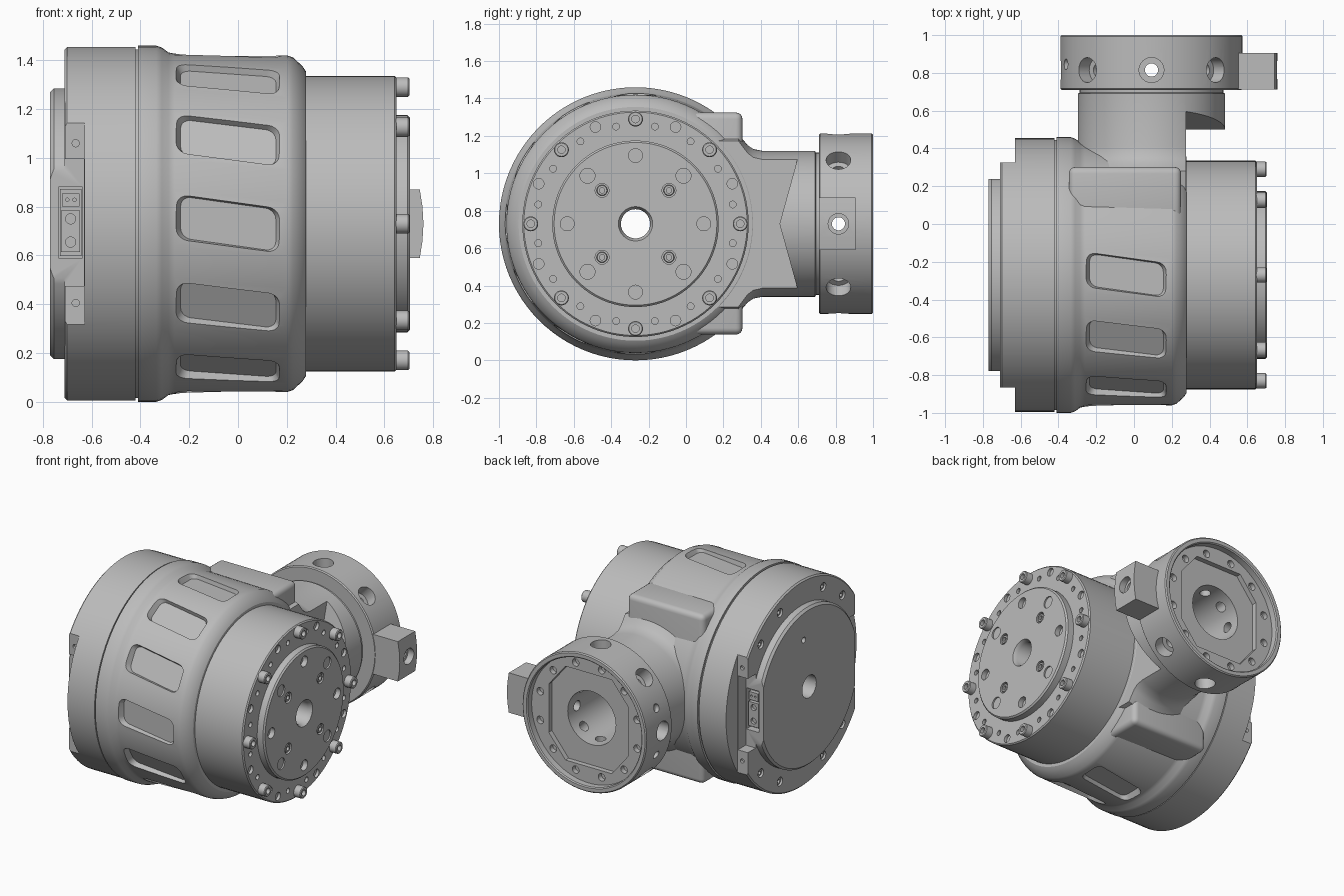
import bpy, bmesh
from math import sin, cos, pi, radians
from mathutils import Vector, Matrix

cube = bpy.data.objects.get("Cube")
if cube:
    bpy.data.objects.remove(cube, do_unlink=True)

grey = bpy.data.materials.new("machined grey")
grey.use_nodes = True
GREY = (0.5, 0.5, 0.5, 1)
grey.diffuse_color = GREY
grey.node_tree.nodes["Principled BSDF"].inputs["Base Color"].default_value = GREY

YC, ZC, RX, RY = -0.27, 0.73, 0.0925, 0.815   # motor axis, ring centre


def frame(centre, z_axis, x_axis):
    z, x = Vector(z_axis).normalized(), Vector(x_axis).normalized()
    m = Matrix((x, z.cross(x), z)).transposed().to_4x4()
    return Matrix.Translation(centre) @ m


def along_x(y=YC, z=ZC):
    return frame((0, y, z), (1, 0, 0), (0, 1, 0))


def loft(bm, rings):
    loops = [[bm.verts.new(p) for p in ring] for ring in rings]
    n = len(loops[0])
    for a, b in zip(loops, loops[1:]):
        for i in range(n):
            bm.faces.new((a[i], a[(i + 1) % n], b[(i + 1) % n], b[i]))
    bm.faces.new(loops[0][::-1])
    bm.faces.new(loops[-1])


def lathe(bm, profile, m, segs=24):
    loft(bm, [[m @ Vector((r * cos(2 * pi * i / segs), r * sin(2 * pi * i / segs), h))
               for i in range(segs)] for h, r in profile])


def prism(bm, pts, m, h0, h1, s0=1, s1=1):
    loft(bm, [[m @ Vector((u * s, v * s, h)) for u, v in pts] for h, s in ((h0, s0), (h1, s1))])


def box(bm, lo, hi):
    pts = [(lo[0], lo[1]), (hi[0], lo[1]), (hi[0], hi[1]), (lo[0], hi[1])]
    prism(bm, pts, Matrix(), lo[2], hi[2])


def finish(bm, name):
    bmesh.ops.recalc_face_normals(bm, faces=bm.faces)
    mesh = bpy.data.meshes.new(name)
    bm.to_mesh(mesh)
    bm.free()
    mesh.materials.append(grey)
    ob = bpy.data.objects.new(name, mesh)
    bpy.context.collection.objects.link(ob)
    return ob


def activate(ob):
    bpy.ops.object.select_all(action='DESELECT')
    ob.select_set(True)
    bpy.context.view_layer.objects.active = ob


def cut(ob, build):
    bm = bmesh.new()
    build(bm)
    tool = finish(bm, "cutter")
    tool.hide_render = True
    mod = ob.modifiers.new("cut", 'BOOLEAN')
    mod.operation, mod.solver, mod.object = 'DIFFERENCE', 'EXACT', tool
    activate(ob)
    bpy.ops.object.modifier_apply(modifier=mod.name)
    bpy.data.objects.remove(tool, do_unlink=True)


def make(name, build):
    bm = bmesh.new()
    build(bm)
    return finish(bm, name)


def bevel(ob, width):
    mod = ob.modifiers.new("bevel", 'BEVEL')
    mod.width, mod.segments = width, 4
    activate(ob)
    bpy.ops.object.modifier_apply(modifier=mod.name)


def polar(r, deg):
    return YC + r * sin(radians(deg)), ZC + r * cos(radians(deg))


def hole(bm, r, deg, size, x0, x1):
    lathe(bm, [(x0, size), (x1, size)], along_x(*polar(r, deg)))


# Motor housing: end cap, flange, ribbed shell, output drum and face disc
housing = make("motor_housing", lambda bm: lathe(bm, [
    (-.77, .54), (-.755, .555), (-.71, .555), (-.71, .715), (-.70, .725), (-.42, .725),
    (-.42, .715), (-.41, .715), (-.41, .73), (-.335, .73), (-.312, .722), (-.285, .702),
    (-.26, .697), (.2, .69), (.225, .682), (.265, .645), (.278, .625), (.278, .605),
    (.642, .605), (.65, .597), (.65, .445), (.695, .445), (.705, .435)], along_x(), 96))


def side_flats(x0, x1, depth, z0=-1, z1=2):
    def build(bm):
        box(bm, (x0, YC - 1, z0), (x1, YC - depth, z1))
        box(bm, (x0, YC + depth, z0), (x1, YC + 1, z1))
    return build


cut(housing, side_flats(-1, -.63, .595))
cut(housing, side_flats(-1, -.709, .51))
cut(housing, side_flats(-1, -.632, .508, .475, .995))
cut(housing, side_flats(-.735, -.637, .45, .59, .88))


# Slanted shell pockets
def rounded_slot(hl, hw, r, skew):
    pts = []
    for k, (sx, sy) in enumerate(((1, 1), (-1, 1), (-1, -1), (1, -1))):
        for j in range(6):
            a = pi / 2 * (k + j / 5)
            u, v = sx * (hl - r) + r * cos(a), sy * (hw - r) + r * sin(a)
            pts.append((u, v + skew * u))
    return pts


def pockets(bm):
    for k in range(7):
        t = pi * k / 6
        m = frame((-.04, YC, ZC), (0, -sin(t), cos(t)), (1, 0, 0))
        prism(bm, rounded_slot(.21, .092, .045, -.14), m, .66, .73, .93, 1.1)


cut(housing, pockets)
cut(housing, lambda bm: lathe(bm, [(-.9, .078), (.68, .078), (.72, .1)], along_x(), 48))


# Drilled holes on both ends
def drilled(bm):
    for k in range(8):
        hole(bm, .56, 45 * k + 22.5, .028, .63, .67)
        for d in (-11.25, 11.25):
            hole(bm, .53, 45 * k + d, .018, .63, .67)
    for k in range(4):
        hole(bm, .365, 90 * k, .037, .67, .72)
        hole(bm, .363, 90 * k + 45, .04, .695, .72)
        hole(bm, .253, 90 * k + 45, .037, .685, .72)
    for base in (0, 180):
        for d in (-45, -22, 22, 45):
            hole(bm, .64, base + d, .03, -.73, -.68)
    hole(bm, .355, 10, .02, -.8, -.72)
    for s in (-1, 1):
        for z in (1.06, .405):
            m = frame((-.665, YC + s * .595, z), (0, s, 0), (1, 0, 0))
            lathe(bm, [(-.02, .015), (.02, .015)], m, 16)


cut(housing, drilled)


# Socket head bolts
def bolt(bm, r, deg, size, x0, x1):
    lathe(bm, [(x0, size), (x1 - .005, size), (x1, size * .88), (x1, size * .5),
               (x1 - .025, size * .5)], along_x(*polar(r, deg)))


def all_bolts(bm):
    for k in range(8):
        bolt(bm, .56, 45 * k, .04, .62, .702)
    for k in range(4):
        bolt(bm, .253, 90 * k + 45, .029, .67, .702)
    for base in (0, 180):
        for d in (-45, -22, 22, 45):
            lathe(bm, [(-.67, .022), (-.70, .022), (-.70, .012), (-.685, .012)],
                  along_x(*polar(.64, base + d)))


make("face_bolts", all_bolts)

# Cable connectors on both flats
for s, side in ((-1, "front"), (1, "back")):
    def sockets(bm):
        for x0, x1, z0, z1, d in ((-.73, -.642, .597, .873, .47), (-.725, -.647, .615, .785, .5),
                                  (-.722, -.65, .8, .855, .5)):
            ys = sorted((YC + s * .44, YC + s * d))
            box(bm, (x0, ys[0], z0), (x1, ys[1], z1))

    def contacts(bm):
        for x, z, r in ((-.686, .75, .021), (-.686, .655, .021), (-.7, .828, .007), (-.67, .828, .007)):
            m = frame((x, YC + s * .5, z), (0, s, 0), (1, 0, 0))
            lathe(bm, [(-.02, r), (.02, r)], m, 16)

    cut(make(side + "_connector", sockets), contacts)

# Saddle block behind the housing
saddle = make("saddle_block", lambda bm: box(bm, (-.345, 0, .138), (.25, .302, 1.325)))
bevel(saddle, .035)

# Neck with the clearance cut on its left
ring_axis = frame((RX, 0, ZC), (0, 1, 0), (1, 0, 0))
neck = make("neck", lambda bm: lathe(bm, [
    (0, .48), (.28, .48), (.305, .45), (.33, .42), (.36, .4), (.41, .39), (.69, .39),
    (.695, .38), (.73, .38)], ring_axis, 96))
cut(neck, lambda bm: prism(bm, [(-.3, -.1), (.73, -.1), (.5, ZC), (.73, 1.56), (-.3, 1.56)],
                           along_x(0, 0), .276, 1))

# Clamp ring with tab
ring = make("clamp_ring", lambda bm: lathe(bm, [
    (.71, .475), (.717, .4825), (.993, .4825), (1, .475), (1, .45), (.993, .443),
    (.95, .443)], ring_axis, 96))
tab = make("ring_tab", lambda bm: prism(
    bm, [(.5, .59), (.745, .59), (.756, .66), (.76, .73), (.756, .8), (.745, .87), (.5, .87)],
    Matrix(), .712, .905))
# stand the tab profile upright: its height runs along z, its depth along y
for v in tab.data.vertices:
    v.co.y, v.co.z = v.co.z, v.co.y
tab.data.flip_normals()


def cavity(bm):
    lathe(bm, [(.5, .18), (1.1, .19)], ring_axis, 64)


def radial_holes(bm):
    for k in range(8):
        a = pi * k / 4
        m = frame((RX, RY, ZC), (cos(a), 0, sin(a)), (0, 1, 0))
        step, top, wide = (.62, .75, .055) if k == 0 else (.4, .55, .066)
        lathe(bm, [(.12, .035), (step, .035), (step, wide), (top, wide)], m)
    for a in (radians(160), radians(200)):
        m = frame((RX, RY + .03, ZC), (cos(a), 0, sin(a)), (0, 1, 0))
        lathe(bm, [(.45, .028), (.55, .028)], m)


def face_recess(bm):
    prism(bm, [(.31, .17), (.18, .33), (-.18, .33), (-.31, .17), (-.31, -.17), (-.18, -.33),
               (.18, -.33), (.31, -.17)], ring_axis, .915, 1.05)


def face_holes(bm):
    for k in range(12):
        a = pi * (k + .5) / 6
        m = frame((RX + .39 * cos(a), 0, ZC + .39 * sin(a)), (0, 1, 0), (1, 0, 0))
        lathe(bm, [(.915, .026), (.98, .026)], m)


for step in (face_recess, cavity, face_holes, radial_holes):
    cut(ring, step)
cut(neck, cavity)
cut(tab, radial_holes)

# Smooth round surfaces, keep machined edges crisp
for ob in [o for o in bpy.context.collection.objects if o.type == 'MESH']:
    activate(ob)
    bpy.ops.object.shade_smooth_by_angle(angle=radians(30))
